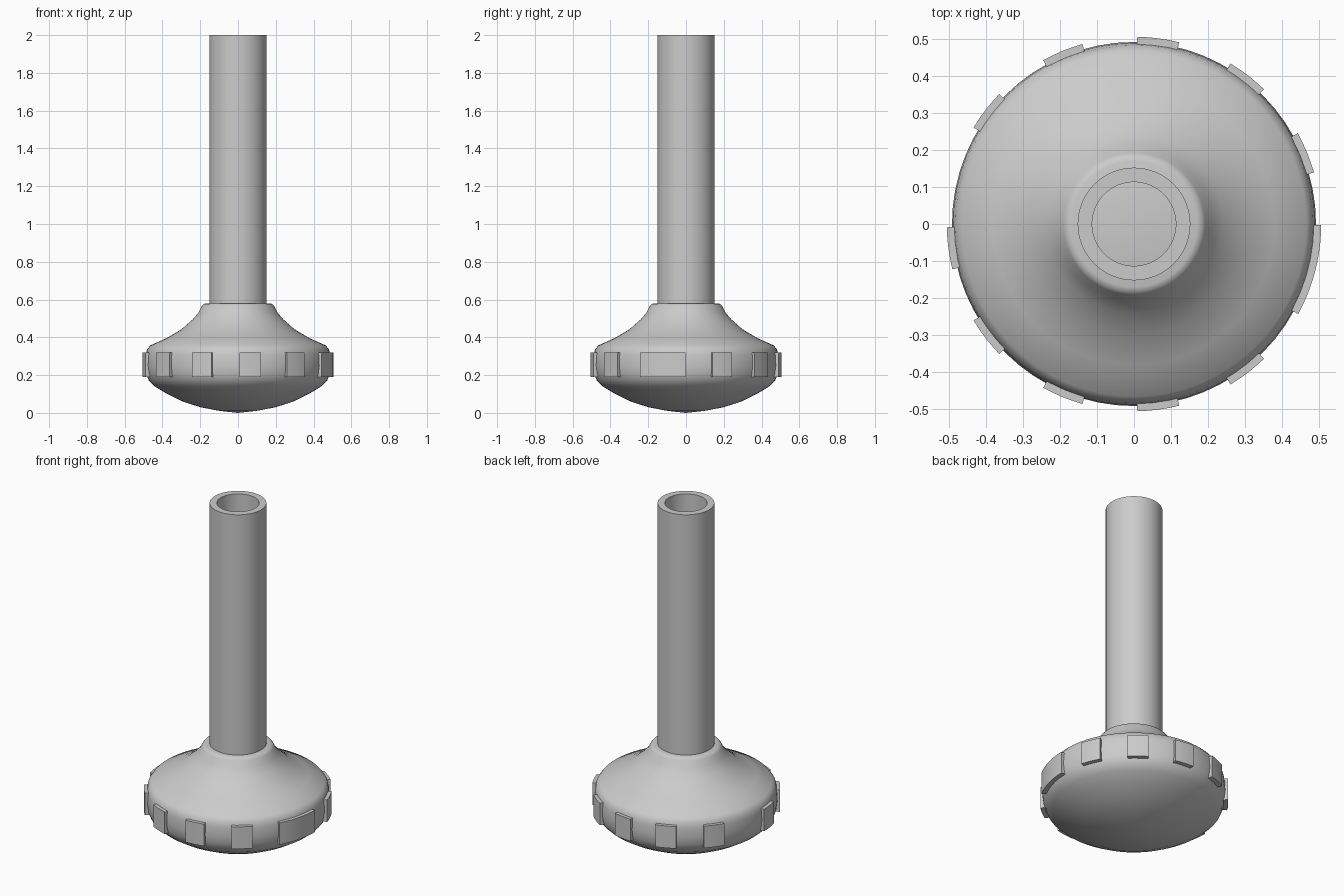
import bpy, bmesh, math
from math import cos, sin, radians

cube = bpy.data.objects.get("Cube")
if cube:
    bpy.data.objects.remove(cube, do_unlink=True)

grey = bpy.data.materials.new("light_grey")
grey.use_nodes = True
colour = (0.6, 0.6, 0.6, 1)
grey.diffuse_color = colour
grey.node_tree.nodes["Principled BSDF"].inputs["Base Color"].default_value = colour


def finish(bm, name, angle=35):
    bmesh.ops.recalc_face_normals(bm, faces=bm.faces)
    mesh = bpy.data.meshes.new(name)
    bm.to_mesh(mesh)
    bm.free()
    mesh.materials.append(grey)
    obj = bpy.data.objects.new(name, mesh)
    bpy.context.collection.objects.link(obj)
    bpy.ops.object.select_all(action='DESELECT')
    obj.select_set(True)
    bpy.context.view_layer.objects.active = obj
    bpy.ops.object.shade_smooth_by_angle(angle=radians(angle))
    return obj


def lathe(name, profile, steps=64, closed=False):
    """Spin a radius/height profile around the vertical axis."""
    bm = bmesh.new()
    verts = [bm.verts.new((r, 0, z)) for r, z in profile]
    edges = [bm.edges.new(pair) for pair in zip(verts, verts[1:])]
    if closed:
        edges.append(bm.edges.new((verts[-1], verts[0])))
    bmesh.ops.spin(bm, geom=verts + edges, cent=(0, 0, 0), axis=(0, 0, 1),
                   angle=math.tau, steps=steps, use_duplicate=False)
    bmesh.ops.remove_doubles(bm, verts=bm.verts, dist=0.0005)
    return finish(bm, name)


def pad(name, centre, width, inner=0.475, outer=0.505, low=0.19, high=0.32):
    """Curved raised block on the rim."""
    bm = bmesh.new()
    count = max(4, round(width / 3))
    rings = []
    for i in range(count + 1):
        a = radians(centre - width / 2 + width * i / count)
        rings.append([bm.verts.new((r * cos(a), r * sin(a), z))
                      for r, z in ((inner, low), (outer, low), (outer, high), (inner, high))])
    for a, b in zip(rings, rings[1:]):
        for k in range(4):
            bm.faces.new((a[k], a[k - 1], b[k - 1], b[k]))
    bm.faces.new(rings[0])
    bm.faces.new(rings[-1])
    return finish(bm, name, 30)


# Rounded base: shallow dome, upright rim, concave shoulder, flat collar
lathe("base", [(0, 0), (0.1, 0.011), (0.2, 0.03), (0.3, 0.063), (0.38, 0.103),
               (0.44, 0.14), (0.472, 0.17), (0.485, 0.205), (0.491, 0.25),
               (0.488, 0.305), (0.482, 0.335), (0.465, 0.357), (0.38, 0.395),
               (0.3, 0.442), (0.24, 0.495), (0.21, 0.53), (0.192, 0.565),
               (0.183, 0.576), (0.17, 0.58), (0, 0.58)])

# Hollow tube standing on the collar
lathe("tube", [(0.152, 0.57), (0.152, 2), (0.113, 2), (0.113, 0.57)], closed=True)

# Rim pads: two evenly spaced runs and one wide pad on the left side
for start, side in ((22.5, "back"), (187.5, "front")):
    for i in range(5):
        pad(f"{side}_pad_{i + 1}", start + 30 * i, 13)
pad("wide_pad", -14.5, 28.5)
